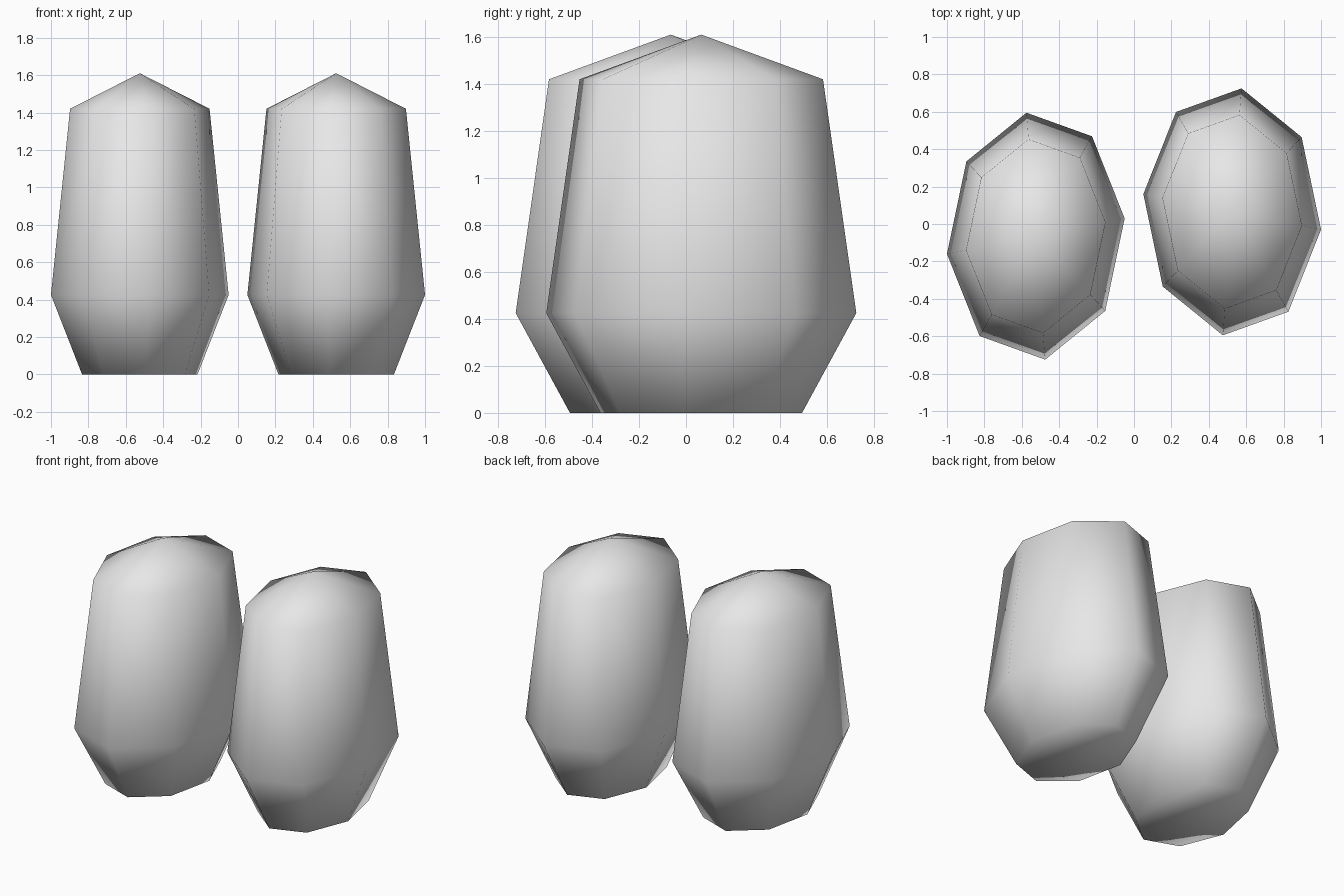
import bpy, bmesh, math

if "Cube" in bpy.data.objects:
    bpy.data.objects.remove(bpy.data.objects["Cube"])

SIDES = 8
# ring height and scale relative to the widest ring
RINGS = [(0.0, 0.65), (0.425, 1.0), (1.42, 0.785)]
APEX_Z = 1.61

mat = bpy.data.materials.new("light grey")
mat.diffuse_color = (0.8, 0.8, 0.8, 1)
mat.use_nodes = True
mat.node_tree.nodes["Principled BSDF"].inputs["Base Color"].default_value = mat.diffuse_color


def pod(name, side):
    """Slanted oval eight-sided pod; side is -1 (left) or 1 (right, mirrored)."""
    cx, cy = side * 0.525, side * 0.065
    bm = bmesh.new()
    rings = []
    for z, s in RINGS:
        ring = []
        for i in range(SIDES):
            t = 2 * math.pi * i / SIDES
            x = 0.475 * math.cos(t) - 0.05 * math.sin(t)
            y = 0.095 * math.cos(t) + 0.66 * math.sin(t)
            ring.append(bm.verts.new((cx - side * x * s, cy + y * s, z)))
        rings.append(ring)
    # walls
    for lo, hi in zip(rings, rings[1:]):
        for i in range(SIDES):
            j = (i + 1) % SIDES
            bm.faces.new((lo[i], lo[j], hi[j], hi[i]))
    # pointed roof and flat base
    apex = bm.verts.new((cx, cy, APEX_Z))
    for i in range(SIDES):
        bm.faces.new((rings[-1][i], rings[-1][(i + 1) % SIDES], apex))
    bm.faces.new(rings[0])
    bmesh.ops.recalc_face_normals(bm, faces=bm.faces)
    for f in bm.faces:
        f.smooth = True
    me = bpy.data.meshes.new(name)
    bm.to_mesh(me)
    bm.free()
    me.materials.append(mat)
    ob = bpy.data.objects.new(name, me)
    bpy.context.collection.objects.link(ob)
    return ob


pod("left_pod", -1)
pod("right_pod", 1)
